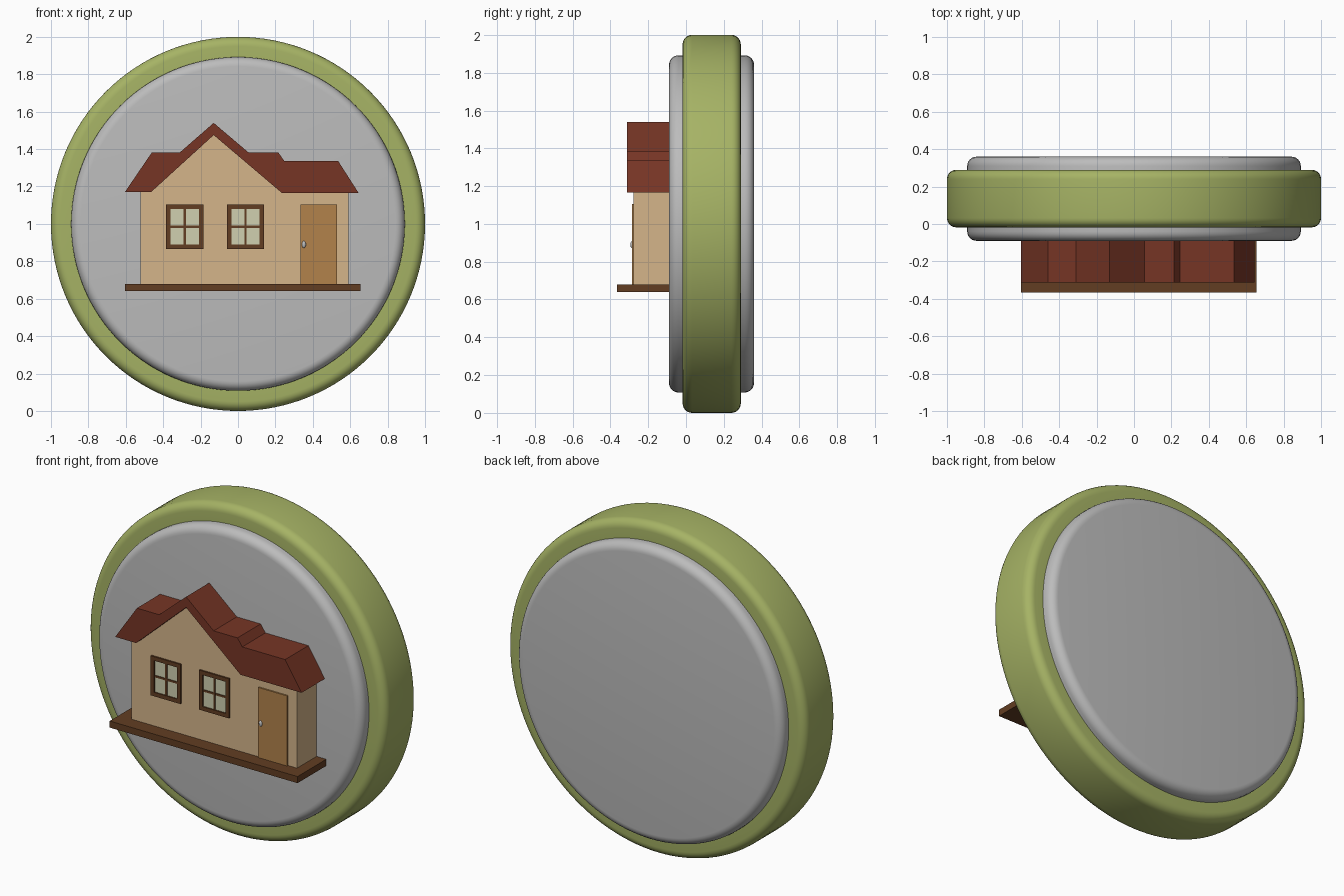
import bpy, bmesh, math

if "Cube" in bpy.data.objects:
    bpy.data.objects.remove(bpy.data.objects["Cube"])


def material(name, r, g, b):
    lin = [(c / 255 / 12.92) if c < 11 else ((c / 255 + 0.055) / 1.055) ** 2.4 for c in (r, g, b)]
    m = bpy.data.materials.new(name)
    m.diffuse_color = (*lin, 1)
    m.use_nodes = True
    m.node_tree.nodes["Principled BSDF"].inputs["Base Color"].default_value = m.diffuse_color
    return m


GREEN = material("olive green", 166, 179, 101)
GREY = material("light grey", 188, 188, 188)
WALL = material("tan wall", 213, 181, 138)
ROOF = material("roof red brown", 118, 53, 37)
FRAME = material("dark brown", 98, 61, 34)
DOOR = material("door brown", 178, 130, 75)
GLASS = material("pale glass", 208, 208, 176)


def finish(bm, name, mat, smooth=False):
    bmesh.ops.recalc_face_normals(bm, faces=bm.faces)
    me = bpy.data.meshes.new(name)
    bm.to_mesh(me)
    bm.free()
    me.materials.append(mat)
    ob = bpy.data.objects.new(name, me)
    bpy.context.collection.objects.link(ob)
    if smooth:
        bpy.ops.object.select_all(action='DESELECT')
        ob.select_set(True)
        bpy.context.view_layer.objects.active = ob
        bpy.ops.object.shade_smooth_by_angle(angle=math.radians(30))
    return ob


def rounded_disc(name, radius, y0, y1, bevel, mat, hole=0, seg=128, n=6):
    """Disc about the y axis at z = 1 with rounded rims, optionally open in the middle."""
    prof = []
    for i in range(n + 1):
        a = math.pi / 2 * i / n
        prof.append((radius - bevel + bevel * math.sin(a), y0 + bevel - bevel * math.cos(a)))
    prof += [(r, y0 + y1 - y) for r, y in reversed(prof)]
    if hole:
        prof = [(hole, y0)] + prof + [(hole, y1)]
    bm = bmesh.new()
    rings = []
    for r, y in prof:
        rings.append([bm.verts.new((r * math.cos(2 * math.pi * k / seg), y,
                                    1 + r * math.sin(2 * math.pi * k / seg))) for k in range(seg)])
    pairs = list(zip(rings, rings[1:]))
    if hole:
        pairs.append((rings[-1], rings[0]))
    else:
        bm.faces.new(rings[0])
        bm.faces.new(rings[-1])
    for a, b in pairs:
        for k in range(seg):
            j = (k + 1) % seg
            bm.faces.new((a[k], a[j], b[j], b[k]))
    return finish(bm, name, mat, True)


def extrude(name, outline, y0, y1, mat):
    """Extrude an x-z outline from y0 to y1."""
    bm = bmesh.new()
    f = bm.faces.new([bm.verts.new((x, y0, z)) for x, z in outline])
    new = bmesh.ops.extrude_face_region(bm, geom=[f])["geom"]
    bmesh.ops.translate(bm, vec=(0, y1 - y0, 0),
                        verts=[v for v in new if isinstance(v, bmesh.types.BMVert)])
    return finish(bm, name, mat)


def box(name, x0, x1, y0, y1, z0, z1, mat):
    return extrude(name, [(x0, z0), (x1, z0), (x1, z1), (x0, z1)], y0, y1, mat)


# Round plaque: green outer ring and thicker grey disc
rounded_disc("outer_ring", 1.0, -0.018, 0.29, 0.05, GREEN, hole=0.85)
rounded_disc("inner_disc", 0.892, -0.09, 0.36, 0.05, GREY)

# House body with gable
BACK = -0.08
extrude("house_wall", [(-0.52, 0.68), (0.59, 0.68), (0.59, 1.18), (0.23, 1.18), (-0.13, 1.485),
                       (-0.46, 1.18), (-0.52, 1.18)], -0.277, BACK, WALL)

# Roof: one extruded outline
extrude("roof", [(-0.605, 1.17), (-0.46, 1.383), (-0.31, 1.383), (-0.13, 1.54), (0.055, 1.383),
                 (0.215, 1.383), (0.247, 1.337), (0.535, 1.337), (0.645, 1.165), (0.235, 1.165),
                 (-0.13, 1.475), (-0.465, 1.17)], -0.312, BACK, ROOF)

# Ground step
box("base_step", -0.605, 0.655, -0.365, BACK, 0.64, 0.68, FRAME)

# Windows: pane, four frame bars and two glazing bars
for side, x in (("left", -0.285), ("right", 0.04)):
    w, h, t, zc = 0.1, 0.12, 0.024, 0.985
    box(side + "_window_glass", x - w + 0.01, x + w - 0.01, -0.279, -0.27,
        zc - h + 0.01, zc + h - 0.01, GLASS)
    for s, label in ((-1, "low"), (1, "high")):
        xe, ze = x + s * (w - t / 2), zc + s * (h - t / 2)
        box(f"{side}_window_jamb_{label}", xe - t / 2, xe + t / 2, -0.287, -0.27, zc - h, zc + h, FRAME)
        box(f"{side}_window_rail_{label}", x - w + t, x + w - t, -0.287, -0.27, ze - t / 2, ze + t / 2, FRAME)
    box(side + "_window_mullion", x - 0.006, x + 0.006, -0.284, -0.27, zc - h + t, zc + h - t, FRAME)
    box(side + "_window_crossbar", x - w + t, x + w - t, -0.283, -0.27, zc - 0.006, zc + 0.006, FRAME)

# Door and knob
box("door", 0.335, 0.53, -0.286, -0.27, 0.68, 1.105, DOOR)
bm = bmesh.new()
bmesh.ops.create_uvsphere(bm, u_segments=16, v_segments=10, radius=0.014)
bmesh.ops.scale(bm, vec=(0.8, 0.6, 1.3), verts=bm.verts)
bmesh.ops.translate(bm, vec=(0.352, -0.286, 0.89), verts=bm.verts)
finish(bm, "door_knob", GREY, True)
